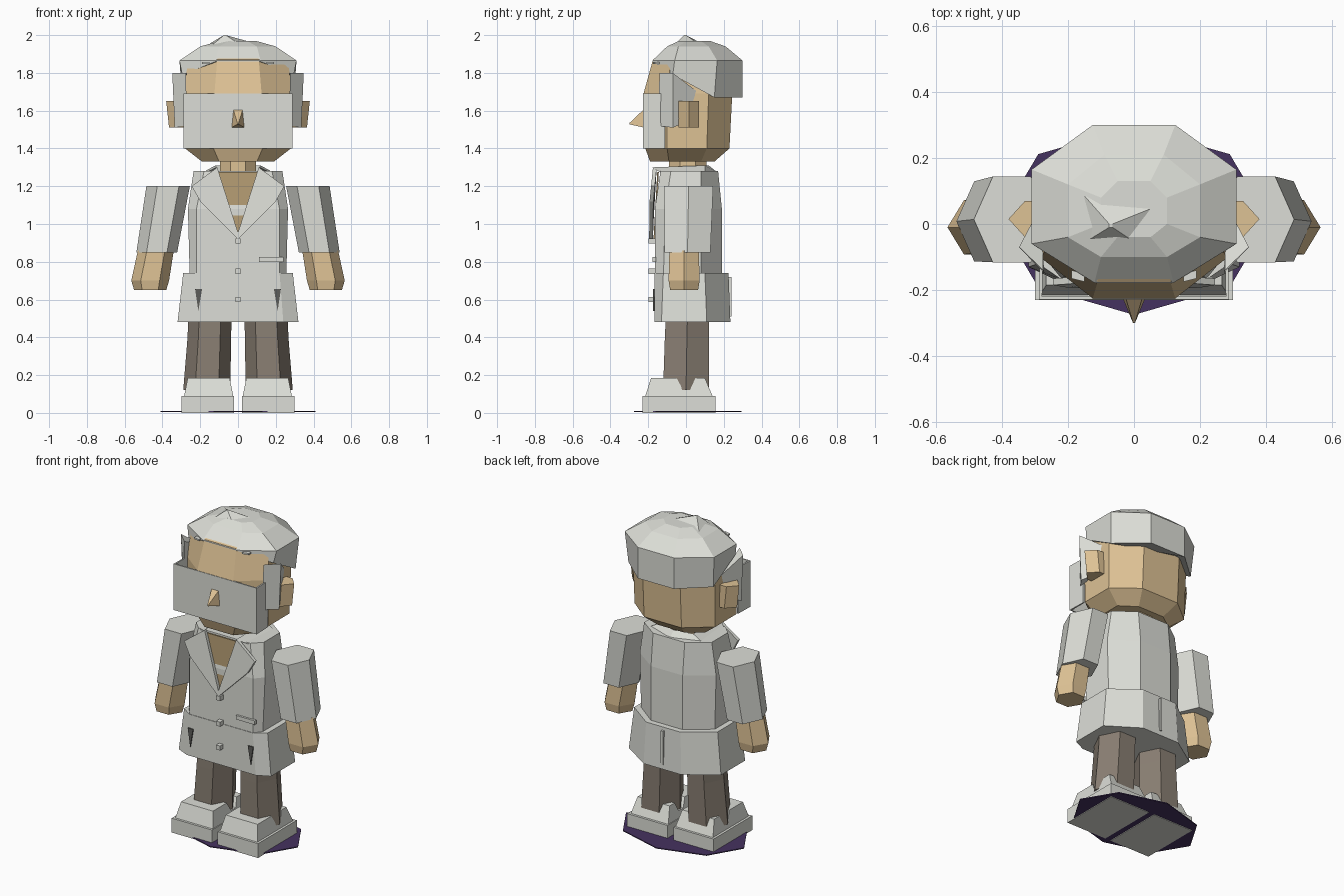
import bpy, bmesh, math


def material(name, r, g, b):
    m = bpy.data.materials.new(name)
    m.diffuse_color = (r, g, b, 1)
    return m


WHITE = material("pale_grey", 0.72, 0.73, 0.68)
SKIN = material("skin", 0.73, 0.54, 0.30)
SHADE = material("chest_skin", 0.45, 0.33, 0.17)
TROUSER = material("brown_grey", 0.25, 0.21, 0.17)
DARK = material("dark_grey", 0.11, 0.11, 0.10)
PURPLE = material("purple", 0.06, 0.032, 0.115)


def loft(name, rings, mat, mirror=False):
    """Skin a list of equally sized point rings and cap both ends."""
    bm = bmesh.new()
    vs = [[bm.verts.new(p) for p in ring] for ring in rings]
    n = len(rings[0])
    for a, b in zip(vs, vs[1:]):
        for i in range(n):
            j = (i + 1) % n
            bm.faces.new((a[i], a[j], b[j], b[i]))
    bm.faces.new(vs[0][::-1])
    if len(vs) > 1:
        bm.faces.new(vs[-1])
    bmesh.ops.recalc_face_normals(bm, faces=bm.faces)
    me = bpy.data.meshes.new(name)
    bm.to_mesh(me)
    bm.free()
    me.materials.append(mat)
    ob = bpy.data.objects.new(name, me)
    bpy.context.collection.objects.link(ob)
    if mirror:
        ob.modifiers.new("mirror", 'MIRROR').use_axis[0] = True
    return ob


def ngon(n, z, cx, cy, rx, ry, turn=0.0):
    return [(cx + rx * math.cos(turn + i * math.tau / n),
             cy + ry * math.sin(turn + i * math.tau / n), z) for i in range(n)]


def octo(z, hx, y0, y1, fx, fy, bx, by):
    """Symmetric octagon: front flat half-width fx, back flat half-width bx."""
    half = [(fx, y0, z), (hx, fy, z), (hx, by, z), (bx, y1, z)]
    return half + [(-x, y, z) for x, y, z in reversed(half)]


def box(name, x0, x1, y0, y1, z0, z1, mat, mirror=False):
    ring = [(x0, y0), (x1, y0), (x1, y1), (x0, y1)]
    return loft(name, [[(x, y, z) for x, y in ring] for z in (z0, z1)], mat, mirror)


def plate(name, xz, y, mat, depth=0.008, mirror=False):
    """Thin panel; y is a function of height."""
    return loft(name, [[(x, y(z) + d, z) for x, z in xz] for d in (0, depth)], mat, mirror)


# Base disc
loft("base_disc", [ngon(8, z, 0, 0.01, 0.41, 0.285) for z in (0.004, 0.010)], PURPLE)

# Shoes: sole block and upper with an ankle notch
box("shoe_sole", 0.02, 0.30, -0.23, 0.155, 0, 0.09, WHITE, True)
upper = [(-0.215, 0.09), (-0.185, 0.185), (-0.05, 0.185), (-0.02, 0.13),
         (0.025, 0.13), (0.05, 0.185), (0.10, 0.185), (0.14, 0.09)]
loft("shoe_upper",
     [[(0.155 + s * (0.13 - 0.2 * (z - 0.09)), y, z) for y, z in upper] for s in (-1, 1)],
     WHITE, True)

# Legs
loft("leg", [ngon(6, 0.12, 0.165, 0.0, 0.125, 0.14),
             ngon(6, 0.40, 0.152, 0.005, 0.115, 0.135),
             ngon(6, 0.60, 0.145, 0.01, 0.115, 0.13)], TROUSER, True)

# Coat
loft("coat_body", [octo(0.70, 0.255, -0.165, 0.19, 0.22, -0.12, 0.11, 0.08),
                   octo(1.08, 0.265, -0.165, 0.19, 0.22, -0.11, 0.11, 0.08),
                   octo(1.28, 0.235, -0.135, 0.17, 0.18, -0.08, 0.11, 0.08)], WHITE)
loft("coat_skirt", [octo(0.48, 0.32, -0.168, 0.235, 0.24, -0.13, 0.13, 0.11),
                    octo(0.74, 0.29, -0.168, 0.225, 0.22, -0.12, 0.12, 0.10)], WHITE)
box("back_vent", -0.008, 0.008, 0.22, 0.24, 0.51, 0.72, WHITE)

# Open neck and lapels
plate("open_chest", [(-0.11, 1.275), (0.11, 1.275), (0, 0.92)],
      lambda z: -0.172 if z < 1.1 else -0.152, SHADE)
plate("lapel", [(0.11, 1.30), (0.245, 1.20), (0.20, 1.12), (0.0, 0.92), (0.0, 0.955)],
      lambda z: -0.195 + max(0, z - 1.1) * 0.1, WHITE, 0.02, True)
loft("collar", [[(0.11, -0.18, 1.30), (0.22, -0.10, 1.25), (0.11, -0.10, 1.30)],
                [(0.12, 0.10, 1.31), (0.21, 0.10, 1.26), (0.12, 0.10, 1.27)],
                [(0.0, 0.12, 1.31), (0.0, 0.17, 1.27), (0.0, 0.12, 1.27)]], WHITE, True)

# Buttons and pockets
for z in (0.91, 0.75, 0.60):
    box("button", -0.014, 0.014, -0.198, -0.16, z - 0.014, z + 0.014, WHITE)
box("breast_pocket", 0.11, 0.24, -0.178, -0.16, 0.80, 0.825, WHITE)
plate("pocket_slit", [(0.19, 0.655), (0.227, 0.655), (0.21, 0.54)],
      lambda z: -0.175, DARK, mirror=True)

# Arms and hands
loft("sleeve", [ngon(6, 0.85, 0.43, 0.008, 0.108, 0.14),
                ngon(6, 1.20, 0.37, 0.014, 0.115, 0.15)], WHITE, True)
loft("hand", [ngon(6, 0.65, 0.465, -0.01, 0.085, 0.085),
              ngon(6, 0.70, 0.465, -0.01, 0.10, 0.095),
              ngon(6, 0.86, 0.435, -0.01, 0.095, 0.09)], SKIN, True)

# Neck and head
loft("neck", [ngon(8, z, 0, 0.01, 0.104, 0.108, math.pi / 8) for z in (1.22, 1.36)], SKIN)
loft("head", [octo(1.33, 0.19, -0.19, 0.15, 0.10, -0.09, 0.09, 0.08),
              octo(1.40, 0.28, -0.215, 0.23, 0.13, -0.10, 0.13, 0.11),
              octo(1.69, 0.285, -0.225, 0.245, 0.125, -0.10, 0.13, 0.12),
              octo(1.87, 0.265, -0.175, 0.23, 0.11, -0.08, 0.12, 0.12),
              octo(1.91, 0.20, -0.12, 0.18, 0.10, -0.06, 0.10, 0.09)], SKIN)
loft("ear", [[(x - dx, y, z) for x, y in ((0.27, -0.04), (0.33, -0.04), (0.38, 0.015),
                                          (0.33, 0.07), (0.27, 0.07))]
             for z, dx in ((1.51, 0.015), (1.65, 0))], SKIN, True)

# Face cover, wrapping back to the cheeks
cover = [(0.285, -0.11), (0.288, -0.228), (-0.288, -0.228), (-0.285, -0.11),
         (-0.277, -0.11), (-0.278, -0.22), (0.278, -0.22), (0.277, -0.11)]
loft("face_cover", [[(x, y, z) for x, y in cover] for z in (1.40, 1.69)], WHITE)

# Nose
loft("nose", [[(-0.036, -0.22, 1.51), (0.036, -0.22, 1.51),
               (0.026, -0.22, 1.61), (-0.026, -0.22, 1.61)],
              [(-0.003, -0.30, 1.528), (0.003, -0.30, 1.528),
               (0.003, -0.30, 1.534), (-0.003, -0.30, 1.534)]], SKIN)

# Hair: cap with a longer back, side locks, brows and a tuft
rim = [(x, y, 1.86 if y < -0.1 else 1.79 if y < 0 else 1.67)
       for x, y, z in octo(0, 0.295, -0.178, 0.30, 0.12, -0.07, 0.125, 0.15)]
loft("hair_cap", [rim,
                  octo(1.865, 0.31, -0.178, 0.30, 0.12, -0.06, 0.125, 0.165),
                  octo(1.94, 0.20, -0.10, 0.21, 0.10, -0.04, 0.09, 0.12),
                  octo(1.968, 0.10, -0.04, 0.13, 0.05, 0.0, 0.05, 0.08)], WHITE)
loft("side_lock", [[(0.272, -0.15, 1.52), (0.335, -0.07, 1.51), (0.28, 0.0, 1.54)],
                   [(0.275, -0.14, 1.80), (0.348, -0.07, 1.80), (0.28, 0.06, 1.70)]],
     WHITE, True)
loft("brow", [[(x, y, z) for x, y in ((0.15, -0.175), (0.19, -0.165), (0.19, -0.14), (0.15, -0.15))]
              for z in (1.848, 1.858)], WHITE, True)
loft("hair_tuft", [[(-0.15, 0.085, 1.955), (0.06, 0.05, 1.965),
                    (0.01, -0.06, 1.95), (-0.14, -0.05, 1.945)],
                   [(-0.075, 0.0, 2.0), (-0.065, 0.0, 2.0),
                    (-0.065, -0.01, 2.0), (-0.075, -0.01, 2.0)]], WHITE)
